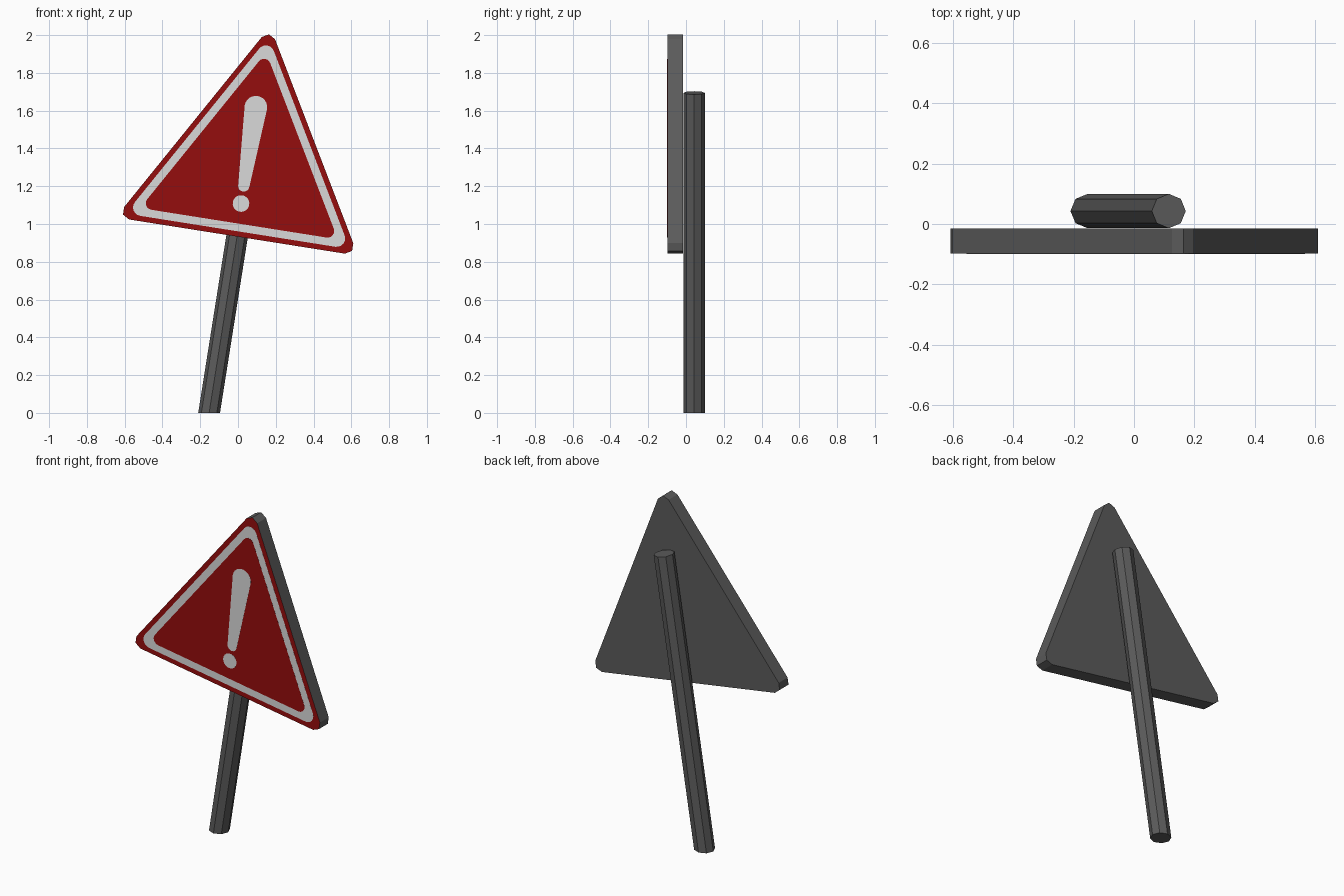
import bpy, bmesh, math
from mathutils import Vector

if "Cube" in bpy.data.objects:
    bpy.data.objects.remove(bpy.data.objects["Cube"])

TILT = math.radians(9.0)
RIGHT = Vector((math.cos(TILT), 0, -math.sin(TILT)))
UP = Vector((math.sin(TILT), 0, math.cos(TILT)))
CENTRE = Vector((0.053, 0, 1.304))
INRADIUS = 0.375


def material(name, rgb):
    m = bpy.data.materials.new(name)
    m.diffuse_color = (*rgb, 1)
    m.use_nodes = True
    m.node_tree.nodes["Principled BSDF"].inputs["Base Color"].default_value = m.diffuse_color
    return m


GREY = material("dark grey metal", (0.105, 0.105, 0.105))
RED = material("sign red", (0.30, 0.004, 0.004))
WHITE = material("sign white", (0.70, 0.70, 0.70))


def make(name, bm, mats):
    bmesh.ops.recalc_face_normals(bm, faces=bm.faces[:])
    me = bpy.data.meshes.new(name)
    bm.to_mesh(me)
    bm.free()
    for m in mats:
        me.materials.append(m)
    ob = bpy.data.objects.new(name, me)
    bpy.context.collection.objects.link(ob)
    return ob


def plate(name, outline, y_front, y_back, mats):
    """Extrude a tilted outline; the front face takes the last material."""
    bm = bmesh.new()
    rings = []
    for y in (y_front, y_back):
        rings.append([bm.verts.new(CENTRE + RIGHT * u + UP * v + Vector((0, y, 0)))
                      for u, v in outline])
    front = bm.faces.new(rings[0])
    bm.faces.new(rings[1][::-1])
    n = len(outline)
    for i in range(n):
        j = (i + 1) % n
        bm.faces.new((rings[0][i], rings[0][j], rings[1][j], rings[1][i]))
    front.material_index = len(mats) - 1
    return make(name, bm, mats)


def arc(cu, cv, r, a0, a1, steps):
    return [(cu + r * math.cos(math.radians(a0 + (a1 - a0) * i / steps)),
             cv + r * math.sin(math.radians(a0 + (a1 - a0) * i / steps)))
            for i in range(steps + 1)]


def triangle(inset, radius, steps):
    """Equilateral triangle with rounded corners."""
    d = 2 * (INRADIUS - inset - radius)
    pts = []
    for a in (90, 210, 330):
        t = math.radians(a)
        pts += arc(d * math.cos(t), d * math.sin(t), radius, a - 60, a + 60, steps)
    return pts


# Sign board with red front, then thin painted layers
plate("sign_board", triangle(0, 0.041, 2), -0.0985, -0.015, [GREY, RED])
plate("white_border", triangle(0.028, 0.045, 6), -0.0990, -0.0980, [WHITE])
plate("red_field", triangle(0.069, 0.035, 6), -0.0995, -0.0980, [RED])

# Exclamation mark: tapered stroke and dot
stroke = arc(-0.008, 0.317, 0.060, 0, 180, 12) + arc(-0.006, -0.105, 0.030, 180, 360, 8)
plate("mark_stroke", stroke, -0.1, -0.0980, [WHITE])
plate("mark_dot", arc(-0.006, -0.199, 0.044, 0, 345, 23), -0.1, -0.0980, [WHITE])

# Leaning octagonal post, cut level at the ground and square at the top
bm = bmesh.new()
foot = Vector((-0.153, 0.043, 0))
bottom, top = [], []
for i in range(8):
    a = i * math.pi / 4
    off = RIGHT * (0.057 * math.cos(a)) + Vector((0, 0.057 * math.sin(a), 0))
    p = foot + off
    bottom.append(bm.verts.new(p - UP * (p.z / UP.z)))
    top.append(bm.verts.new(p + UP * (1.694 / UP.z)))
bm.faces.new(bottom)
bm.faces.new(top)
for i in range(8):
    j = (i + 1) % 8
    bm.faces.new((bottom[i], bottom[j], top[j], top[i]))
make("post", bm, [GREY])
